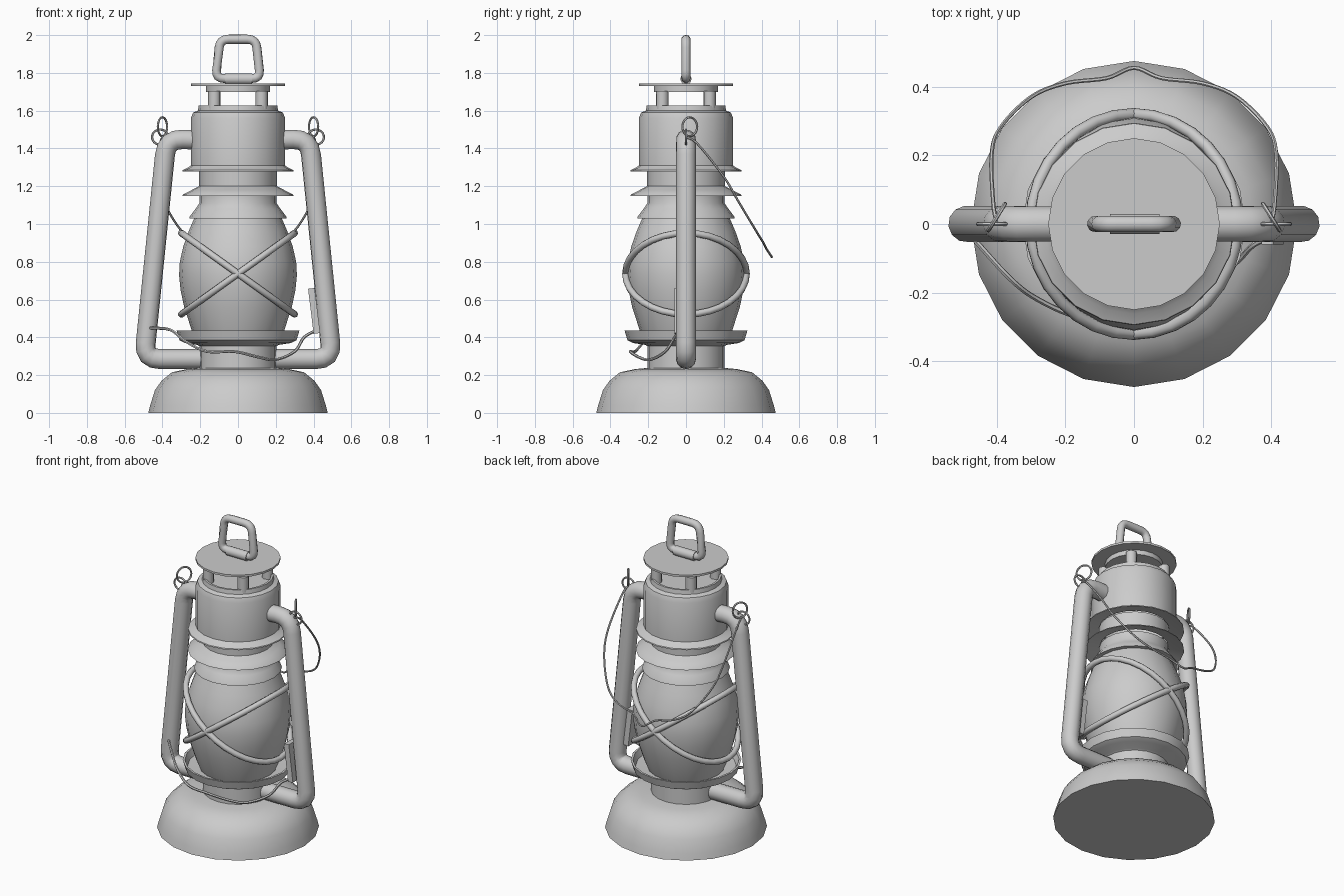
import bpy, bmesh, math
from mathutils import Vector, Matrix

cube = bpy.data.objects.get("Cube")
if cube:
    bpy.data.objects.remove(cube)

metal = bpy.data.materials.new("grey metal")
metal.use_nodes = True
GREY = (0.6, 0.6, 0.6, 1)
metal.diffuse_color = GREY
metal.node_tree.nodes["Principled BSDF"].inputs["Base Color"].default_value = GREY


def finish(name, bm, angle=40):
    bmesh.ops.recalc_face_normals(bm, faces=bm.faces)
    mesh = bpy.data.meshes.new(name)
    bm.to_mesh(mesh)
    bm.free()
    mesh.materials.append(metal)
    ob = bpy.data.objects.new(name, mesh)
    bpy.context.scene.collection.objects.link(ob)
    bpy.ops.object.select_all(action='DESELECT')
    ob.select_set(True)
    bpy.context.view_layer.objects.active = ob
    bpy.ops.object.shade_smooth_by_angle(angle=math.radians(angle))
    return ob


def lathe(name, profile, sides=20):
    """Turn (radius, z) points around the z axis; radius 0 closes the end."""
    bm = bmesh.new()
    verts = [bm.verts.new((r, 0, z)) for r, z in profile]
    edges = [bm.edges.new(p) for p in zip(verts, verts[1:])]
    bmesh.ops.spin(bm, geom=verts + edges, axis=(0, 0, 1), cent=(0, 0, 0),
                   angle=2 * math.pi, steps=sides, use_duplicate=False)
    bmesh.ops.remove_doubles(bm, verts=bm.verts, dist=0.0005)
    return finish(name, bm)


def tube(name, path, radius, sides=8, closed=False):
    """Sweep a round section along a path."""
    pts = [Vector(p) for p in path]
    n = len(pts)
    bm = bmesh.new()
    rings, normal = [], None
    for i, p in enumerate(pts):
        a = pts[(i - 1) % n] if closed else pts[max(i - 1, 0)]
        b = pts[(i + 1) % n] if closed else pts[min(i + 1, n - 1)]
        t = (b - a).normalized()
        if normal is None:
            normal = t.orthogonal()
        normal = (normal - t * normal.dot(t)).normalized()
        side = t.cross(normal)
        rings.append([bm.verts.new(p + radius * (math.cos(k) * normal + math.sin(k) * side))
                      for k in (2 * math.pi * j / sides for j in range(sides))])
    for i in range(n if closed else n - 1):
        r, s = rings[i], rings[(i + 1) % n]
        for j in range(sides):
            k = (j + 1) % sides
            bm.faces.new((r[j], r[k], s[k], s[j]))
    if not closed:
        bm.faces.new(rings[0])
        bm.faces.new(rings[-1])
    return finish(name, bm, 50)


def rounded(points, r, closed=False, steps=4):
    """Round the corners of a polyline."""
    pts = [Vector(p) for p in points]
    out = []
    for i, p in enumerate(pts):
        if not closed and i in (0, len(pts) - 1):
            out.append(p)
            continue
        a = p + (pts[i - 1] - p).normalized() * r
        b = p + (pts[(i + 1) % len(pts)] - p).normalized() * r
        for k in range(steps + 1):
            t = k / steps
            out.append(a * (1 - t) ** 2 + p * 2 * t * (1 - t) + b * t * t)
    return out


def smooth_path(points, steps=5):
    """Catmull-Rom curve through the points."""
    p = [Vector(q) for q in points]
    p = [2 * p[0] - p[1]] + p + [2 * p[-1] - p[-2]]
    out = []
    for a, b, c, d in zip(p, p[1:], p[2:], p[3:]):
        for k in range(steps):
            t = k / steps
            out.append(0.5 * (2 * b + (c - a) * t + (2 * a - 5 * b + 4 * c - d) * t * t
                              + (3 * b - a - 3 * c + d) * t ** 3))
    return out + [p[-2]]


def loop(center, u, v, ru, rv, steps=24):
    c, u, v = Vector(center), Vector(u).normalized(), Vector(v).normalized()
    return [c + u * ru * math.cos(a) + v * rv * math.sin(a)
            for a in (2 * math.pi * i / steps for i in range(steps))]


# Fuel tank base and burner neck
lathe("fuel_tank", [(0, 0), (0.475, 0), (0.465, 0.04), (0.44, 0.12), (0.405, 0.17),
                    (0.35, 0.215), (0.27, 0.232), (0.205, 0.238), (0.205, 0.36)])
lathe("burner_collar", [(0.2, 0.35), (0.215, 0.36), (0.28, 0.37), (0.31, 0.385),
                        (0.325, 0.435), (0.312, 0.435), (0.295, 0.395), (0.2, 0.39)])

# Glass globe
lathe("globe", [(0.225, 0.39), (0.246, 0.44), (0.285, 0.56), (0.304, 0.65), (0.312, 0.73),
                (0.308, 0.8), (0.29, 0.88), (0.262, 0.96), (0.23, 1.035)])

# Chimney skirts and hood
lathe("globe_cap", [(0.225, 1.03), (0.258, 1.03), (0.255, 1.04), (0.225, 1.08), (0.205, 1.11),
                    (0.205, 1.16)])
lathe("lower_skirt", [(0.2, 1.175), (0.24, 1.165), (0.295, 1.148), (0.292, 1.155),
                      (0.245, 1.18), (0.207, 1.2), (0.207, 1.29)])
lathe("upper_skirt", [(0.2, 1.3), (0.25, 1.29), (0.295, 1.278), (0.293, 1.285),
                      (0.262, 1.3), (0.25, 1.31)])
lathe("hood", [(0.25, 1.3), (0.25, 1.56), (0.238, 1.59), (0.212, 1.6), (0.208, 1.627),
               (0.195, 1.627), (0.19, 1.6), (0, 1.6)])
lathe("lid", [(0, 1.7), (0.17, 1.7), (0.17, 1.73), (0.25, 1.73), (0.25, 1.743), (0, 1.743)])
for x in (-1, 1):
    for y in (-1, 1):
        tube("lid_post", [(x * 0.125, y * 0.125, 1.59), (x * 0.125, y * 0.125, 1.705)], 0.033, 10)

# Carrying ring on the lid
tube("top_ring", rounded([(-0.118, 0, 1.77), (0.118, 0, 1.77), (0.095, 0, 1.978),
                          (-0.095, 0, 1.978)], 0.045, True), 0.024, 10, True)
tube("ring_sleeve", [(-0.07, 0, 1.768), (0.075, 0, 1.768)], 0.03, 10)

# Side air tubes and the bail eyelets
for s in (-1, 1):
    tube("side_tube", rounded([(s * 0.2, 0, 1.445), (s * 0.378, 0, 1.45), (s * 0.497, 0, 0.285),
                               (s * 0.18, 0, 0.285)], 0.085), 0.053, 12)
    tube("eyelet", loop((s * 0.412, 0, 1.46), (1, 0, 0), (0, 0, 1), 0.043, 0.04),
         0.006, 6, True)
    tube("bail_end", loop((s * 0.4, 0.02, 1.515), (s * 0.05, -0.08, 0), (0, 0, 1), 0.046, 0.05),
         0.006, 6, True)

# Crossed globe guard
for s in (-1, 1):
    tube("globe_guard", [(0.3 * math.cos(a), 0.32 * math.sin(a), 0.737 + s * 0.215 * math.cos(a))
                         for a in (2 * math.pi * i / 32 for i in range(32))], 0.018, 8, True)

# Hanging bail wire, mirrored about the centre
half = [(0.4, 0.0, 1.46), (0.41, 0.06, 1.425), (0.415, 0.2, 1.25), (0.39, 0.28, 1.115),
        (0.3, 0.37, 0.965), (0.2, 0.41, 0.9), (0.08, 0.425, 0.87)]
tube("bail_wire", smooth_path(half + [(0, 0.455, 0.825)] + [(-x, y, z) for x, y, z in half[::-1]]),
     0.006, 6)

# Lifting wire around the neck and its lever
tube("lift_wire", smooth_path([(-0.47, -0.04, 0.45), (-0.36, -0.16, 0.44), (-0.28, -0.22, 0.38),
                               (-0.165, -0.27, 0.325), (-0.02, -0.295, 0.325),
                               (0.11, -0.25, 0.295), (0.2, -0.19, 0.282), (0.3, -0.11, 0.325),
                               (0.35, -0.06, 0.4), (0.42, -0.03, 0.44)]), 0.008, 6)
bm = bmesh.new()
bmesh.ops.create_cube(bm, size=1, matrix=Matrix.Translation((0.403, -0.02, 0.54))
                      @ Matrix.Rotation(math.radians(-7), 4, 'Y').inverted()
                      @ Matrix.Diagonal((0.035, 0.08, 0.24, 1)))
bmesh.ops.transform(bm, verts=bm.verts, matrix=Matrix.Translation((0.403, 0, 0.54))
                    @ Matrix.Rotation(math.radians(-14), 4, 'Y')
                    @ Matrix.Translation((-0.403, 0, -0.54)))
finish("lift_lever", bm)
